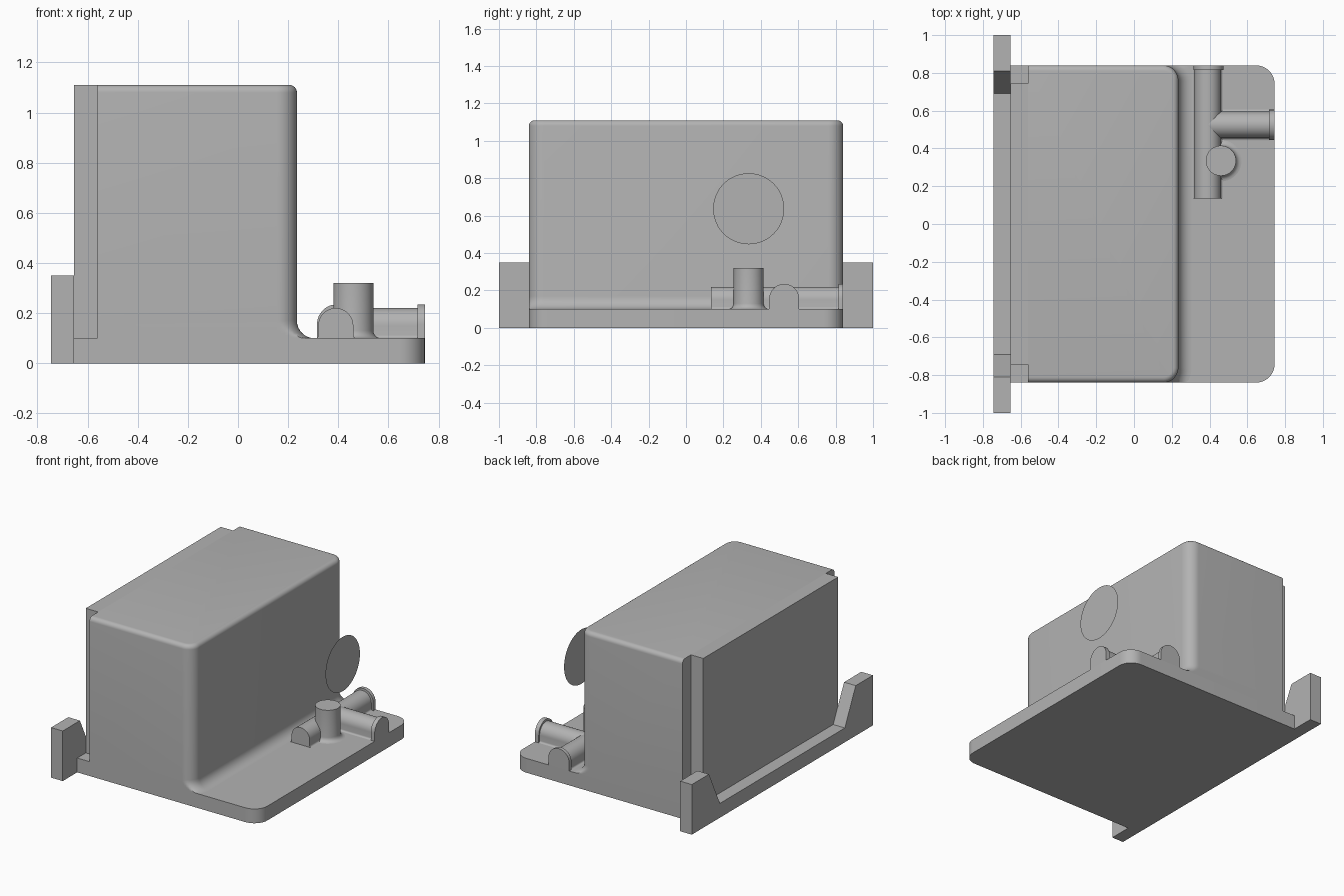
import bpy, bmesh
from math import sin, cos, pi, radians

if "Cube" in bpy.data.objects:
    bpy.data.objects.remove(bpy.data.objects["Cube"], do_unlink=True)

grey = bpy.data.materials.new("light grey")
grey.use_nodes = True
GREY = (0.45, 0.45, 0.45, 1)
grey.diffuse_color = GREY
grey.node_tree.nodes["Principled BSDF"].inputs["Base Color"].default_value = GREY


def finish(name, bm, smooth=True):
    bmesh.ops.remove_doubles(bm, verts=bm.verts, dist=0.0001)
    bmesh.ops.recalc_face_normals(bm, faces=bm.faces)
    mesh = bpy.data.meshes.new(name)
    bm.to_mesh(mesh)
    bm.free()
    mesh.materials.append(grey)
    obj = bpy.data.objects.new(name, mesh)
    bpy.context.collection.objects.link(obj)
    if smooth:
        bpy.ops.object.select_all(action='DESELECT')
        obj.select_set(True)
        bpy.context.view_layer.objects.active = obj
        bpy.ops.object.shade_smooth_by_angle(angle=radians(35))
    return obj


def loft(name, rings, smooth=True):
    """Skin a stack of equal closed rings and cap both ends."""
    bm = bmesh.new()
    rows = [[bm.verts.new(p) for p in ring] for ring in rings]
    n = len(rows[0])
    for a, b in zip(rows, rows[1:]):
        for i in range(n):
            j = (i + 1) % n
            bm.faces.new((a[i], a[j], b[j], b[i]))
    bm.faces.new(rows[0])
    bm.faces.new(rows[-1])
    return finish(name, bm, smooth)


def arc(cx, cy, r, start, end, steps=10):
    angles = [radians(start + (end - start) * i / steps) for i in range(steps + 1)]
    return [(cx + r * cos(a), cy + r * sin(a)) for a in angles]


def outline(back, front, half, r, grow=0):
    """Plan with square back corners and round front corners."""
    pts = [(back, -half - grow)]
    pts += arc(front - r, -half + r, r + grow, -90, 0)
    pts += arc(front - r, half - r, r + grow, 0, 90)
    return pts + [(back, half + grow)]


# Base plate
plan = outline(-0.655, 0.745, 0.84, 0.1)
loft("base_plate", [[(x, y, z) for x, y in plan] for z in (0, 0.1)])

# Main housing: concave foot that stops at the plate edge, rounded top rim
levels = [(0.07 - r, z) for r, z in arc(0, 0.17, 0.07, -90, 0, 8)]
levels += [(t - 0.03, z) for t, z in arc(0, 1.08, 0.03, 0, 90, 6)]
rings = []
for grow, z in levels:
    plan = outline(-0.56, 0.235, 0.84, 0.08, grow)
    rings.append([(x, max(-0.84, min(0.84, y)), z) for x, y in plan])
loft("housing", rings)


def box(name, x0, x1, half, z0, z1):
    ring = [(x0, -half), (x1, -half), (x1, half), (x0, half)]
    loft(name, [[(x, y, z) for x, y in ring] for z in (z0, z1)], False)


# Narrower rear of the housing, leaving the corner notches
box("housing_rear", -0.655, -0.56, 0.745, 0.1, 1.11)

# Mounting rail with a raised ear at each end
side = [(1, 0), (1, 0.35), (0.81, 0.35), (0.69, 0.1)]
rail = side + [(-y, z) for y, z in reversed(side)]
loft("mounting_rail", [[(x, y, z) for y, z in rail] for x in (-0.745, -0.655)], False)


def arch(name, centre, r, top, start, end, along, foot=0):
    """Half-round pipe standing on the plate, with an optional flared foot."""
    half = arc(r + foot, 0.1 + foot, foot, -90, -180, 5) if foot else [(r, 0.1)]
    half += arc(0, top - r, r, 0, 90, 12)
    prof = half + [(-u, z) for u, z in reversed(half[:-1])]
    if along == 'y':
        rings = [[(centre + u, v, z) for u, z in prof] for v in (start, end)]
    else:
        rings = [[(v, centre + u, z) for u, z in prof] for v in (start, end)]
    loft(name, rings)


# Pipes and their end flanges
arch("long_pipe", 0.39, 0.07, 0.22, 0.135, 0.82, 'y', 0.012)
arch("long_pipe_flange", 0.395, 0.08, 0.235, 0.815, 0.84, 'y')
arch("branch_pipe", 0.525, 0.07, 0.22, 0.39, 0.72, 'x', 0.012)
arch("branch_pipe_flange", 0.525, 0.08, 0.235, 0.715, 0.745, 'x')

# Upright post with a filleted foot
steps = [(0.11 + r, z) for r, z in arc(0, 0.13, 0.03, -90, -180, 5)] + [(0.08, 0.32)]
loft("post", [[(x, y, z) for x, y in arc(0.46, 0.335, r, 0, 360, 40)[:-1]]
              for r, z in steps])

# Thin upright disc
bm = bmesh.new()
bm.faces.new([bm.verts.new((0.575, y, z))
              for y, z in arc(0.335, 0.637, 0.19, 0, 360, 48)[:-1]])
finish("disc", bm, False)
